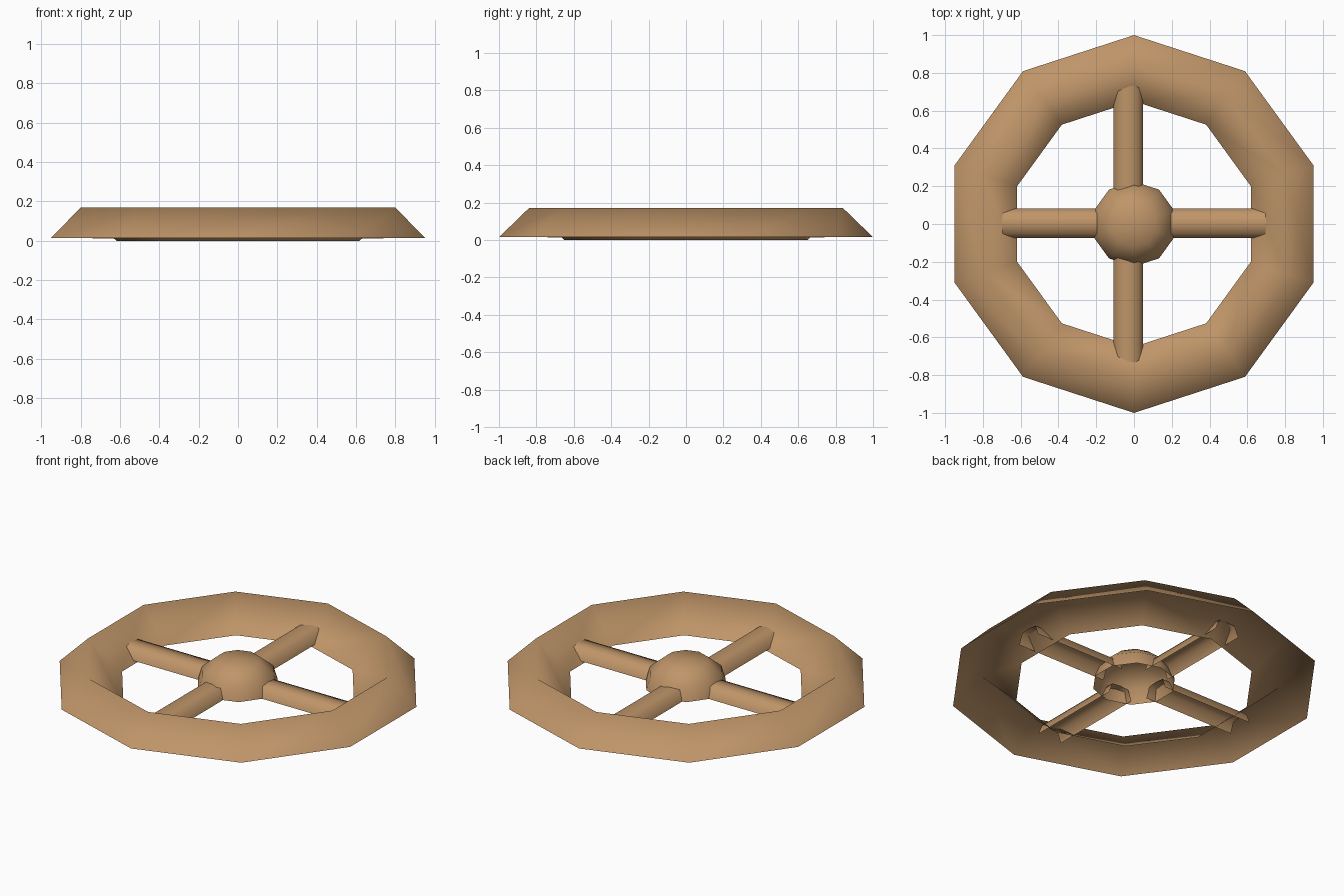
import bpy, math
from mathutils import Vector

if "Cube" in bpy.data.objects:
    bpy.data.objects.remove(bpy.data.objects["Cube"])

wood = bpy.data.materials.new("tan_wood")
wood.diffuse_color = (0.52, 0.30, 0.14, 1)
wood.use_nodes = True
wood.node_tree.nodes["Principled BSDF"].inputs["Base Color"].default_value = wood.diffuse_color


def make_object(name, verts, faces):
    mesh = bpy.data.meshes.new(name)
    mesh.from_pydata(verts, [], faces)
    mesh.materials.append(wood)
    for p in mesh.polygons:
        p.use_smooth = True
    obj = bpy.data.objects.new(name, mesh)
    bpy.context.collection.objects.link(obj)
    return obj


def lathe(name, profile, cap=False, sides=10):
    """Revolve (radius, z) points, outer to inner, with a corner on +y."""
    verts, faces = [], []
    n = len(profile)
    for i in range(sides):
        a = math.pi / 2 + math.tau * i / sides
        verts += [(r * math.cos(a), r * math.sin(a), z) for r, z in profile]
    for i in range(sides):
        j = (i + 1) % sides
        faces += [(i*n + k, j*n + k, j*n + k + 1, i*n + k + 1) for k in range(n - 1)]
    if cap:
        top = len(verts)
        verts.append((0, 0, 0.17))
        faces += [(i*n + n - 1, ((i + 1) % sides)*n + n - 1, top) for i in range(sides)]
    return make_object(name, verts, faces)


def spoke(name, direction, offset, start=0.15, end=0.74):
    """Open-bottomed half-round bar running outwards from the hub."""
    section = [(-0.078, 0.012), (-0.055, 0.072), (0, 0.078), (0.055, 0.072), (0.078, 0.012)]
    d = Vector(direction)
    side = Vector((-d.y, d.x, 0))
    n = len(section)
    verts = [d * r + side * s + Vector((0, 0, z)) + Vector(offset)
             for r in (start, end) for s, z in section]
    faces = [(k, k + 1, n + k + 1, n + k) for k in range(n - 1)]
    return make_object(name, verts, faces)


# Ten-sided rim shell, open underneath
lathe("rim", [(1.0, 0.015), (0.84, 0.17), (0.65, 0.0)])

# Domed hub shell
lathe("hub", [(0.225, 0.012), (0.20, 0.095), (0.12, 0.16)], cap=True)

# Four spokes; the front and back ones sit slightly off centre
spoke("right_spoke", (1, 0, 0), (0, 0.003, 0))
spoke("left_spoke", (-1, 0, 0), (0, 0.003, 0))
spoke("back_spoke", (0, 1, 0), (-0.03, 0, 0))
spoke("front_spoke", (0, -1, 0), (-0.03, 0, 0))
